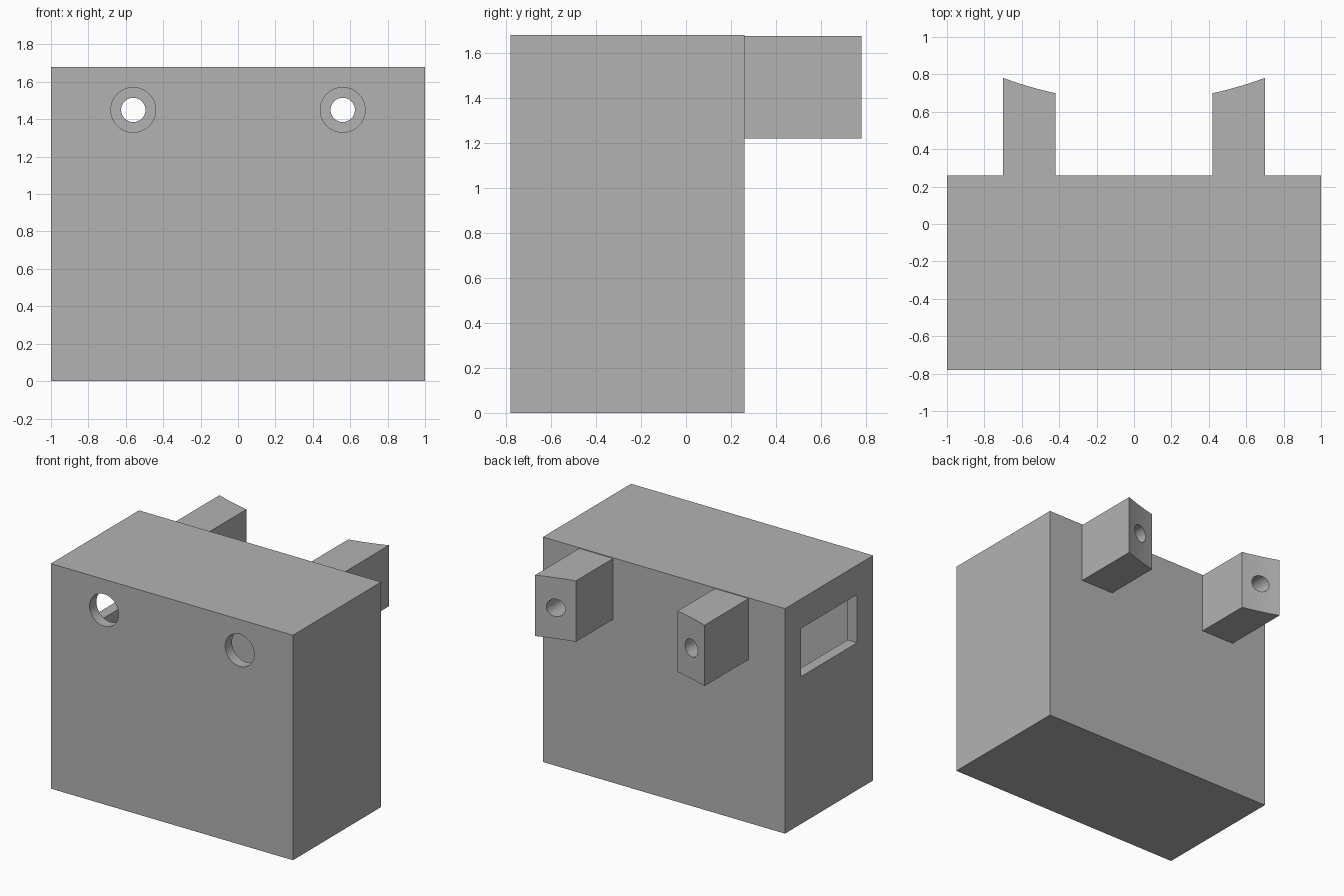
import bpy, bmesh, math

cube = bpy.data.objects.get("Cube")
if cube:
    bpy.data.objects.remove(cube, do_unlink=True)

GREY = (0.45, 0.45, 0.45, 1)
mat = bpy.data.materials.new("plain grey")
mat.use_nodes = True
mat.diffuse_color = GREY
mat.node_tree.nodes["Principled BSDF"].inputs["Base Color"].default_value = GREY

FRONT, BACK, TOP, WALL = -0.78, 0.26, 1.68, 0.08
ARM_X, HOLE_Z = 0.56, 1.45


def finish(name, bm):
    bmesh.ops.recalc_face_normals(bm, faces=bm.faces)
    mesh = bpy.data.meshes.new(name)
    bm.to_mesh(mesh)
    bm.free()
    mesh.materials.append(mat)
    obj = bpy.data.objects.new(name, mesh)
    bpy.context.collection.objects.link(obj)
    return obj


def prism(name, outline, z0, z1):
    """Extrude a plan outline upwards."""
    bm = bmesh.new()
    face = bm.faces.new([bm.verts.new((x, y, z0)) for x, y in outline])
    ext = bmesh.ops.extrude_face_region(bm, geom=[face])["geom"]
    verts = [v for v in ext if isinstance(v, bmesh.types.BMVert)]
    bmesh.ops.translate(bm, vec=(0, 0, z1 - z0), verts=verts)
    return finish(name, bm)


def box(name, x0, x1, y0, y1, z0, z1):
    return prism(name, [(x0, y0), (x1, y0), (x1, y1), (x0, y1)], z0, z1)


def rod(name, x, r, y0, y1):
    """Round cutter running front to back."""
    bpy.ops.mesh.primitive_cylinder_add(
        vertices=48, radius=r, depth=y1 - y0,
        location=(x, (y0 + y1) / 2, HOLE_Z), rotation=(math.pi / 2, 0, 0))
    obj = bpy.context.object
    obj.name = name
    obj.data.materials.append(mat)
    return obj


def cut(target, cutter):
    mod = target.modifiers.new("cut", "BOOLEAN")
    mod.operation, mod.solver, mod.object = "DIFFERENCE", "EXACT", cutter
    bpy.ops.object.select_all(action="DESELECT")
    bpy.context.view_layer.objects.active = target
    target.select_set(True)
    bpy.ops.object.modifier_apply(modifier=mod.name)
    bpy.data.objects.remove(cutter, do_unlink=True)


# Hollow housing with a side window
housing = box("housing", -1, 1, FRONT, BACK, 0, TOP)
cut(housing, box("cavity", -1 + WALL, 1 - WALL, FRONT + WALL, BACK - WALL,
                 WALL, TOP - WALL))
cut(housing, box("window", -1.1, -0.85, -0.59, 0.07, 1.10, 1.46))

# Rear arms with curved ends, each bored through in line with a front hole
R, CENTRE_Y = 2.0, 2.655
parts = [housing]
for side, name in ((1, "left_arm"), (-1, "right_arm")):
    xs = [0.42 + 0.28 * i / 12 for i in range(13)]
    end = [(side * x, CENTRE_Y - math.sqrt(R * R - x * x)) for x in xs]
    arm = prism(name, end + [(side * 0.70, BACK), (side * 0.42, BACK)],
                1.22, 1.675)
    cut(arm, rod("arm_bore", side * ARM_X, 0.065, 0.1, 0.9))
    cut(housing, rod("front_hole", side * ARM_X, 0.12, FRONT - 0.1, FRONT + 0.2))
    cut(housing, rod("rear_hole", side * ARM_X, 0.065, BACK - 0.2, BACK + 0.1))
    parts.append(arm)

# Smooth bores and curved ends, sharp corners
for obj in parts:
    bpy.ops.object.select_all(action="DESELECT")
    bpy.context.view_layer.objects.active = obj
    obj.select_set(True)
    bpy.ops.object.shade_smooth_by_angle(angle=math.radians(30))
